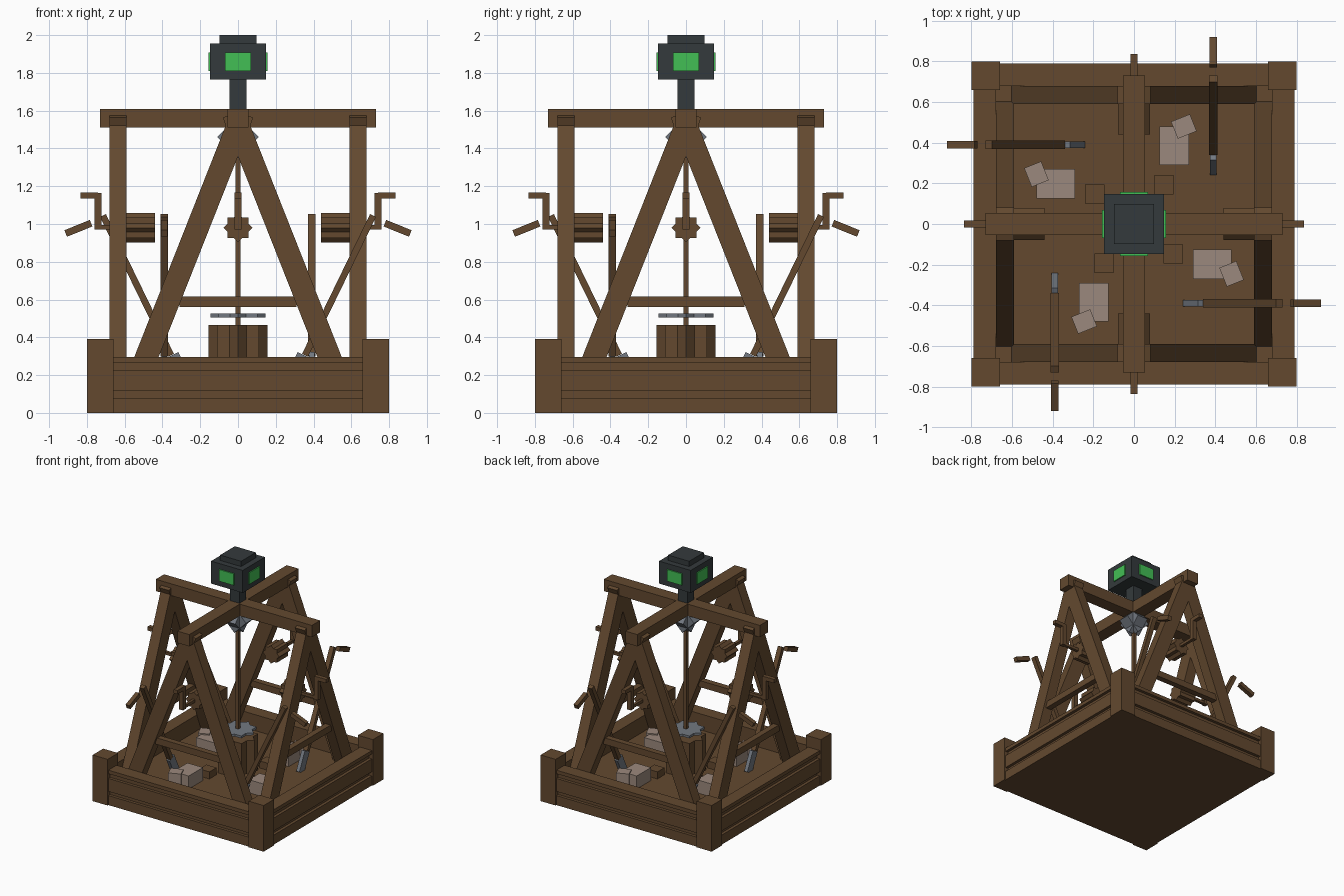
import bpy
from math import radians, atan2, hypot, pi
from mathutils import Matrix, Vector

cube = bpy.data.objects.get("Cube")
if cube:
    bpy.data.objects.remove(cube)


def material(name, rgb):
    m = bpy.data.materials.new(name)
    m.use_nodes = True
    m.diffuse_color = (*rgb, 1)
    m.node_tree.nodes["Principled BSDF"].inputs["Base Color"].default_value = (*rgb, 1)
    return m


WOOD = material("brown wood", (0.125, 0.066, 0.028))
IRON = material("dark iron", (0.034, 0.042, 0.045))
STEEL = material("grey steel", (0.17, 0.19, 0.22))
GLOW = material("green glow", (0.055, 0.52, 0.09))
STONE = material("pale stone", (0.33, 0.25, 0.205))


def box(name, centre, size, mat=WOOD, rot=(0, 0, 0), turn=0.0):
    """Box with a local rotation in degrees, then turned about the model's z axis."""
    bpy.ops.mesh.primitive_cube_add(size=1)
    ob = bpy.context.object
    ob.name = name
    local = Matrix.Diagonal((*size, 1))
    for axis, angle in zip("XYZ", rot):
        local = Matrix.Rotation(radians(angle), 4, axis) @ local
    ob.data.transform(Matrix.Rotation(turn, 4, "Z") @ Matrix.Translation(centre) @ local)
    ob.data.materials.append(mat)
    return ob


def span(name, lo, hi, mat=WOOD, turn=0.0):
    """Box given by its two opposite corners."""
    lo, hi = Vector(lo), Vector(hi)
    return box(name, (lo + hi) / 2, hi - lo, mat, turn=turn)


def star(name, centre, size, axis, mat=WOOD, turn=0.0):
    """Eight-pointed block: two boxes, one rotated by 45 degrees about an axis."""
    for i, angle in enumerate((0, 45)):
        rot = [angle if a == axis else 0 for a in "XYZ"]
        box(f"{name}_{i + 1}", centre, size, mat, rot, turn)


# Base floor
span("floor", (-0.7, -0.7, 0), (0.7, 0.7, 0.16))

# Lamp and top beams
span("top_beam_x", (-0.73, -0.055, 1.51), (0.73, 0.055, 1.61))
span("top_beam_y", (-0.055, -0.73, 1.51), (0.055, 0.73, 1.61))
span("lamp_pole", (-0.045, -0.045, 1.6), (0.045, 0.045, 1.77), IRON)
span("lamp_body", (-0.148, -0.148, 1.765), (0.148, 0.148, 1.955), IRON)
span("lamp_cap", (-0.098, -0.098, 1.95), (0.098, 0.098, 2), IRON)

# Drill spindle, gears and bucket
span("spindle", (-0.013, -0.013, 0.3), (0.013, 0.013, 1.52))
box("gear_x", (0, 0, 1.46), (0.155, 0.08, 0.08), STEEL, (0, 45, 0)).data.transform(Matrix())
for i, rot in enumerate(((45, 0, 0), (0, 45, 0))):
    size = (0.1, 0.155, 0.155) if i == 0 else (0.155, 0.1, 0.155)
    box(f"top_gear_{i + 1}", (0, 0, 1.46), size, STEEL, rot)
star("grinding_disc", (0, 0, 0.515), (0.205, 0.205, 0.02), "Z", STEEL)
star("bucket", (0, 0, 0.31), (0.22, 0.22, 0.31), "Z")

# Every side is the front side turned about z
for k in range(4):
    t = k * pi / 2
    n = f"_{k + 1}"

    # Corner post and planked wall
    span("corner_post" + n, (-0.8, -0.8, 0), (-0.66, -0.66, 0.39), turn=t)
    span("wall_core" + n, (-0.68, -0.765, 0), (0.68, -0.68, 0.285), turn=t)
    for z0, z1 in ((0, 0.08), (0.115, 0.225), (0.265, 0.295)):
        span("wall_plank" + n, (-0.67, -0.79, z0), (0.67, -0.68, z1), turn=t)

    # A-frame: two crossing legs and a crossbar
    top, foot = Vector((-0.025, 1.585)), Vector((0.57, 0.08))
    d = top - foot
    for s in (-1, 1):
        mid = (top + foot) / 2
        box("frame_leg" + n, (s * mid.x, -0.635, mid.y), (0.12, 0.09, d.length),
            rot=(0, s * atan2(d.x, d.y) * 180 / pi, 0), turn=t)
    span("crossbar" + n, (-0.31, -0.66, 0.56), (0.31, -0.61, 0.615), turn=t)

    # Winch drum with crank
    star("winch_drum" + n, (0, -0.515, 0.98), (0.11, 0.15, 0.11), "Y", turn=t)
    span("winch_axle" + n, (-0.012, -0.73, 0.972), (0.012, -0.55, 0.996), turn=t)
    span("crank_arm" + n, (-0.018, -0.76, 0.97), (0.018, -0.722, 1.165), turn=t)
    span("crank_handle" + n, (-0.018, -0.835, 1.135), (0.018, -0.74, 1.167), turn=t)

    # Leaning shovel
    dy, dz = 0.36, 0.74
    lean = atan2(dy, dz) * 180 / pi
    box("shovel_handle" + n, (-0.39, -0.535, 0.675), (0.04, 0.035, hypot(dy, dz)),
        rot=(lean, 0, 0), turn=t)
    box("shovel_grip" + n, (-0.39, -0.845, 0.977), (0.036, 0.145, 0.037),
        rot=(lean - 4, 0, 0), turn=t)
    box("shovel_blade" + n, (-0.39, -0.31, 0.23), (0.03, 0.07, 0.17), STEEL,
        rot=(lean, 0, 0), turn=t)

    # Loose rocks and a wooden block
    span("rock" + n, (-0.27, -0.48, 0.15), (-0.125, -0.29, 0.27), STONE, turn=t)
    box("small_rock" + n, (-0.245, -0.48, 0.23), (0.1, 0.09, 0.1), STONE, (0, 0, 22), t)
    span("wood_block" + n, (-0.195, -0.24, 0.15), (-0.1, -0.145, 0.22), turn=t)

    # Lamp window
    span("lamp_window" + n, (-0.07, -0.157, 1.81), (0.07, -0.14, 1.908), GLOW, turn=t)
